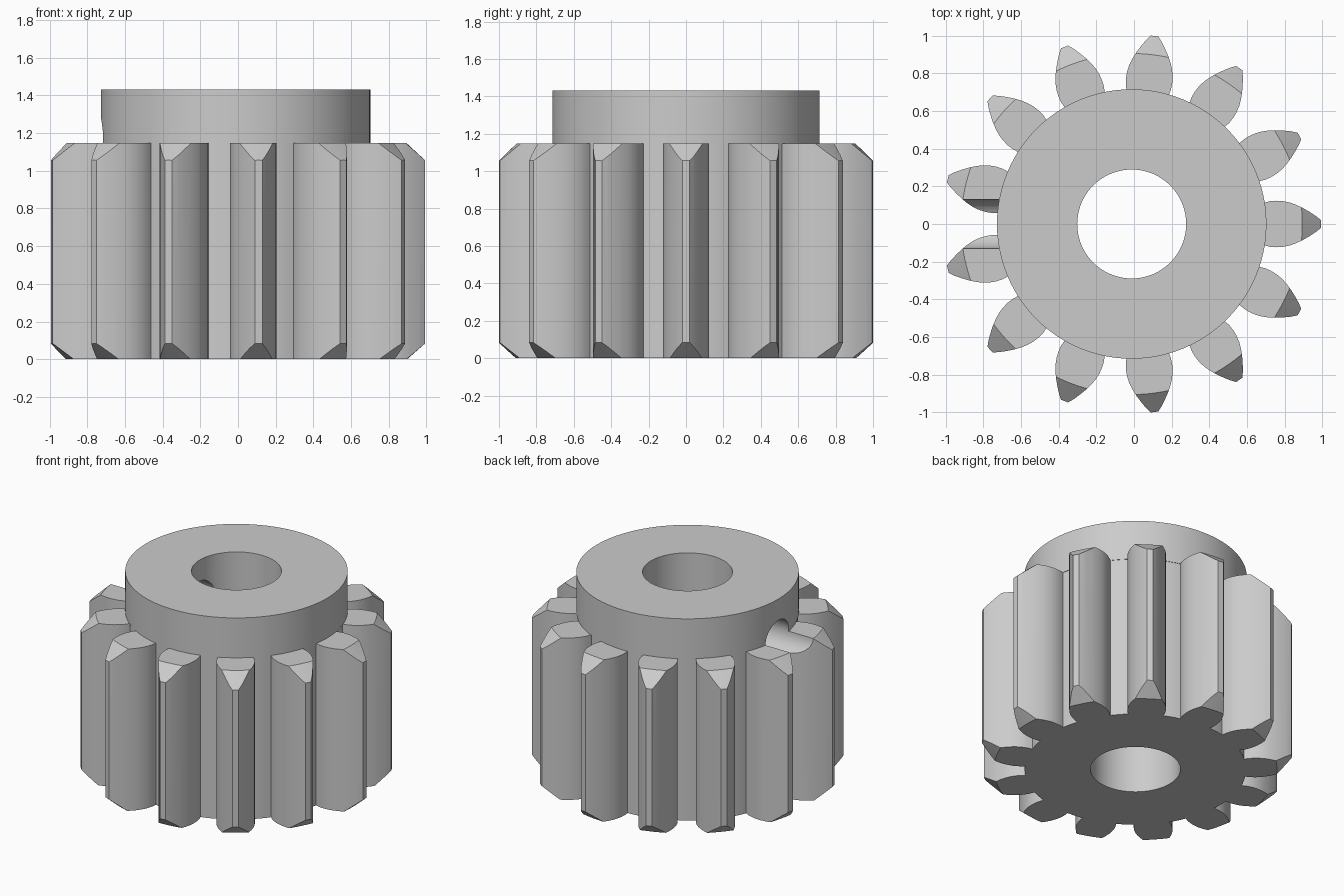
import bpy, bmesh, math
from mathutils import Matrix

if "Cube" in bpy.data.objects:
    bpy.data.objects.remove(bpy.data.objects["Cube"])

TEETH = 13
CX = -0.0122          # gear axis, offset so the odd tooth count stays centred
TIP, ROOT, HUB, BORE = 1.005, 0.712, 0.715, 0.289
FACE_TOP, HUB_TOP = 1.148, 1.431

grey = bpy.data.materials.new("steel_grey")
grey.diffuse_color = (0.6, 0.6, 0.6, 1)
grey.use_nodes = True
grey.node_tree.nodes["Principled BSDF"].inputs["Base Color"].default_value = grey.diffuse_color


def add_object(name, bm):
    bmesh.ops.recalc_face_normals(bm, faces=bm.faces)
    mesh = bpy.data.meshes.new(name)
    bm.to_mesh(mesh)
    bm.free()
    mesh.materials.append(grey)
    obj = bpy.data.objects.new(name, mesh)
    bpy.context.collection.objects.link(obj)
    return obj


def prism(name, outline, z0, z1):
    bm = bmesh.new()
    face = bm.faces.new([bm.verts.new((x, y, z0)) for x, y in outline])
    top = bmesh.ops.extrude_face_region(bm, geom=[face])["geom"]
    verts = [v for v in top if isinstance(v, bmesh.types.BMVert)]
    bmesh.ops.translate(bm, verts=verts, vec=(0, 0, z1 - z0))
    return add_object(name, bm)


def circle(radius, n):
    return [(CX + radius * math.cos(2 * math.pi * i / n),
             radius * math.sin(2 * math.pi * i / n)) for i in range(n)]


def lathe(name, profile, n):
    # closed solid of revolution from (radius, z) rings
    bm = bmesh.new()
    rings = [[bm.verts.new((x, y, z)) for x, y in circle(r, n)] for r, z in profile]
    for a, b in zip(rings, rings[1:]):
        for i in range(n):
            j = (i + 1) % n
            bm.faces.new((a[i], a[j], b[j], b[i]))
    bm.faces.new(rings[0][::-1])
    bm.faces.new(rings[-1])
    return add_object(name, bm)


def boolean(target, other, operation):
    bpy.context.view_layer.objects.active = target
    mod = target.modifiers.new(operation.lower(), "BOOLEAN")
    mod.operation, mod.solver, mod.object = operation, "EXACT", other
    bpy.ops.object.modifier_apply(modifier=mod.name)
    bpy.data.objects.remove(other)


# Tooth flank: (radius along the tooth, half width)
flank = [(0.702, 0.113), (0.735, 0.121), (0.77, 0.1235), (0.805, 0.121),
         (0.84, 0.1135), (0.875, 0.101), (0.91, 0.084), (0.945, 0.0635),
         (0.978, 0.042), (TIP, 0.02)]
side = math.atan2(flank[0][1], flank[0][0])
pitch = 2 * math.pi / TEETH

outline = []
for t in range(TEETH):
    a = t * pitch
    c, s = math.cos(a), math.sin(a)
    tooth = [(r, -w) for r, w in flank] + [(r, w) for r, w in reversed(flank)]
    outline += [(CX + r * c - w * s, r * s + w * c) for r, w in tooth]
    # root arc to the next tooth
    for k in range(1, 4):
        b = a + side + (pitch - 2 * side) * k / 4
        outline.append((CX + ROOT * math.cos(b), ROOT * math.sin(b)))

# Toothed body, with the tooth ends trimmed to a cone at top and bottom
gear = prism("pinion_gear", outline, 0, FACE_TOP)
blank = lathe("chamfer_blank", [(0.80, -0.1), (0.91, 0.0), (TIP, 0.083), (1.04, 0.113),
                                (1.04, 1.024), (TIP, 1.056), (0.905, FACE_TOP),
                                (0.80, 1.243)], 156)
boolean(gear, blank, "INTERSECT")

# Hub collar
boolean(gear, prism("hub", circle(HUB, 96), FACE_TOP, HUB_TOP), "UNION")

# Shaft bore
boolean(gear, prism("bore_cutter", circle(BORE, 72), -0.2, HUB_TOP + 0.2), "DIFFERENCE")

# Set screw hole, from the left side into the bore
bm = bmesh.new()
bmesh.ops.create_cone(bm, cap_ends=True, segments=48, radius1=0.13, radius2=0.13, depth=1.2,
                      matrix=Matrix.Translation((-0.7, 0, 1.15)) @ Matrix.Rotation(math.pi / 2, 4, "Y"))
boolean(gear, add_object("screw_cutter", bm), "DIFFERENCE")

# Smooth the curved walls, keep machined edges sharp
bpy.ops.object.select_all(action="DESELECT")
gear.select_set(True)
bpy.context.view_layer.objects.active = gear
bpy.ops.object.shade_smooth_by_angle(angle=math.radians(25))
